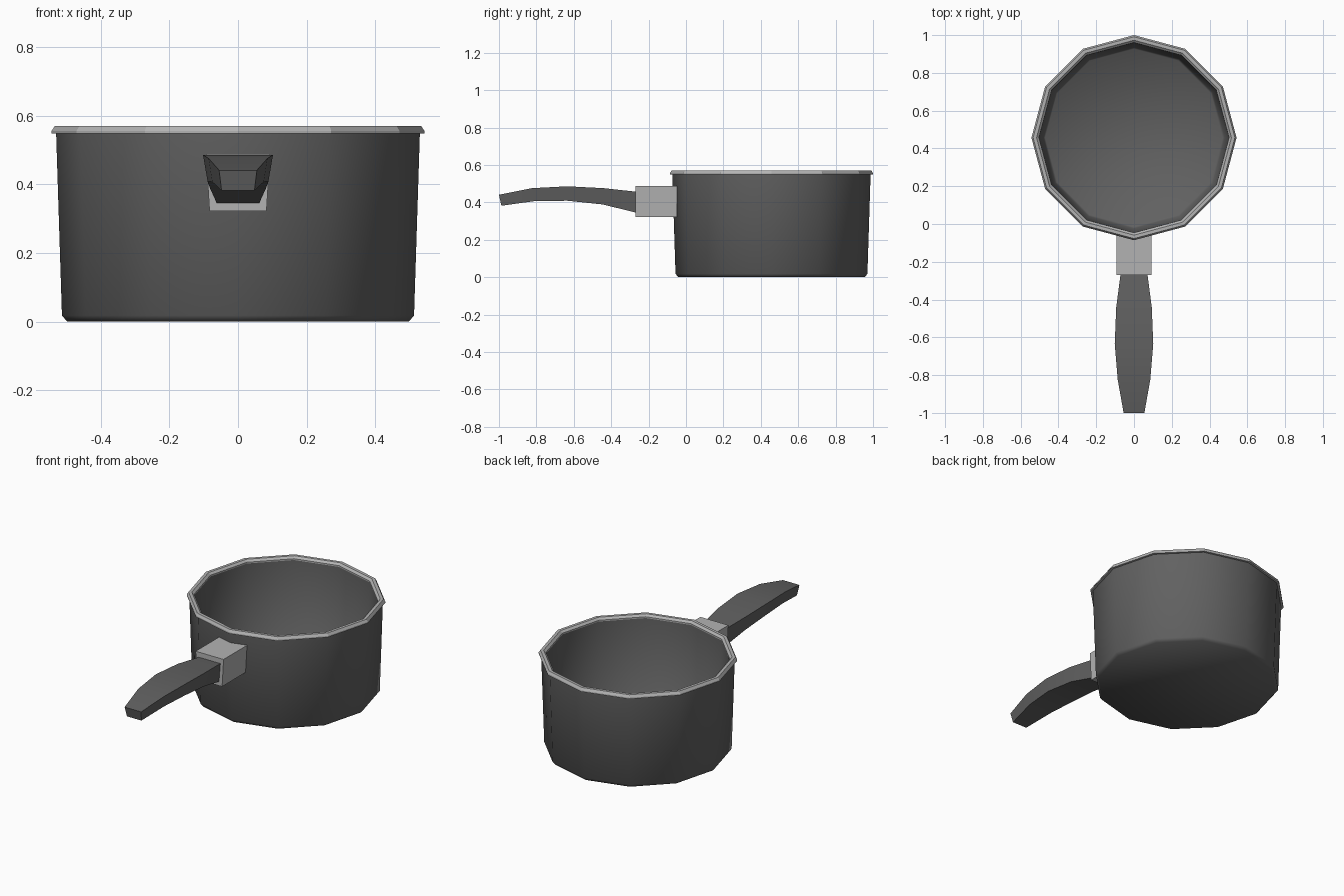
import bpy, bmesh, math

if "Cube" in bpy.data.objects:
    bpy.data.objects.remove(bpy.data.objects["Cube"])

CENTER_Y = 0.457
SIDES = 12


def material(name, grey):
    m = bpy.data.materials.new(name)
    m.diffuse_color = (grey, grey, grey, 1)
    m.use_nodes = True
    m.node_tree.nodes["Principled BSDF"].inputs["Base Color"].default_value = m.diffuse_color
    return m


dark = material("dark_coating", 0.12)
light = material("bare_metal", 0.45)


def loft(name, rings, mat, smooth=None, loop=False):
    """Skin a list of equal-length vertex rings; cap the ends or close the loop."""
    bm = bmesh.new()
    vs = [[bm.verts.new(p) for p in ring] for ring in rings]
    n = len(rings[0])
    pairs = list(zip(vs, vs[1:])) + ([(vs[-1], vs[0])] if loop else [])
    for a, b in pairs:
        for i in range(n):
            j = (i + 1) % n
            bm.faces.new((a[i], a[j], b[j], b[i]))
    if not loop:
        bm.faces.new(vs[0])
        bm.faces.new(vs[-1])
    bmesh.ops.recalc_face_normals(bm, faces=bm.faces)
    mesh = bpy.data.meshes.new(name)
    bm.to_mesh(mesh)
    bm.free()
    obj = bpy.data.objects.new(name, mesh)
    bpy.context.collection.objects.link(obj)
    mesh.materials.append(mat)
    if smooth:
        bpy.ops.object.select_all(action='DESELECT')
        obj.select_set(True)
        bpy.context.view_layer.objects.active = obj
        bpy.ops.object.shade_smooth_by_angle(angle=math.radians(smooth))
    return obj


def circle(r, z):
    return [(r * math.cos(2 * math.pi * i / SIDES),
             CENTER_Y + r * math.sin(2 * math.pi * i / SIDES), z)
            for i in range(SIDES)]


def trapezoid(y_top, y_bot, w_top, w_bot, z_top, z_bot):
    return [(-w_top, y_top, z_top), (w_top, y_top, z_top),
            (w_bot, y_bot, z_bot), (-w_bot, y_bot, z_bot)]


# Pot body: outside from base to top, then inside down to the floor
body = [(0.498, 0.0), (0.513, 0.018), (0.53, 0.55),
        (0.503, 0.55), (0.48, 0.03), (0.47, 0.02)]
loft("pot_body", [circle(r, z) for r, z in body], dark, smooth=60)

# Rim band
rim = [(0.527, 0.548), (0.543, 0.548), (0.543, 0.556), (0.534, 0.57),
       (0.516, 0.57), (0.503, 0.558), (0.503, 0.545)]
loft("rim", [circle(r, z) for r, z in rim], light, loop=True)

# Bracket joining handle to pot
loft("handle_bracket",
     [trapezoid(y, y, 0.093, 0.083, 0.488, 0.322) for y in (-0.27, -0.047)], light)

# Curved handle: top y, bottom y, top half width, top z, bottom z
sections = [(-0.265, -0.265, 0.071, 0.457, 0.345),
            (-0.44, -0.445, 0.094, 0.476, 0.389),
            (-0.635, -0.635, 0.102, 0.486, 0.409),
            (-0.825, -0.81, 0.086, 0.476, 0.407),
            (-1.0, -0.987, 0.055, 0.441, 0.382)]
loft("handle", [trapezoid(yt, yb, w, w * 0.87, zt, zb)
                for yt, yb, w, zt, zb in sections], dark, smooth=30)
